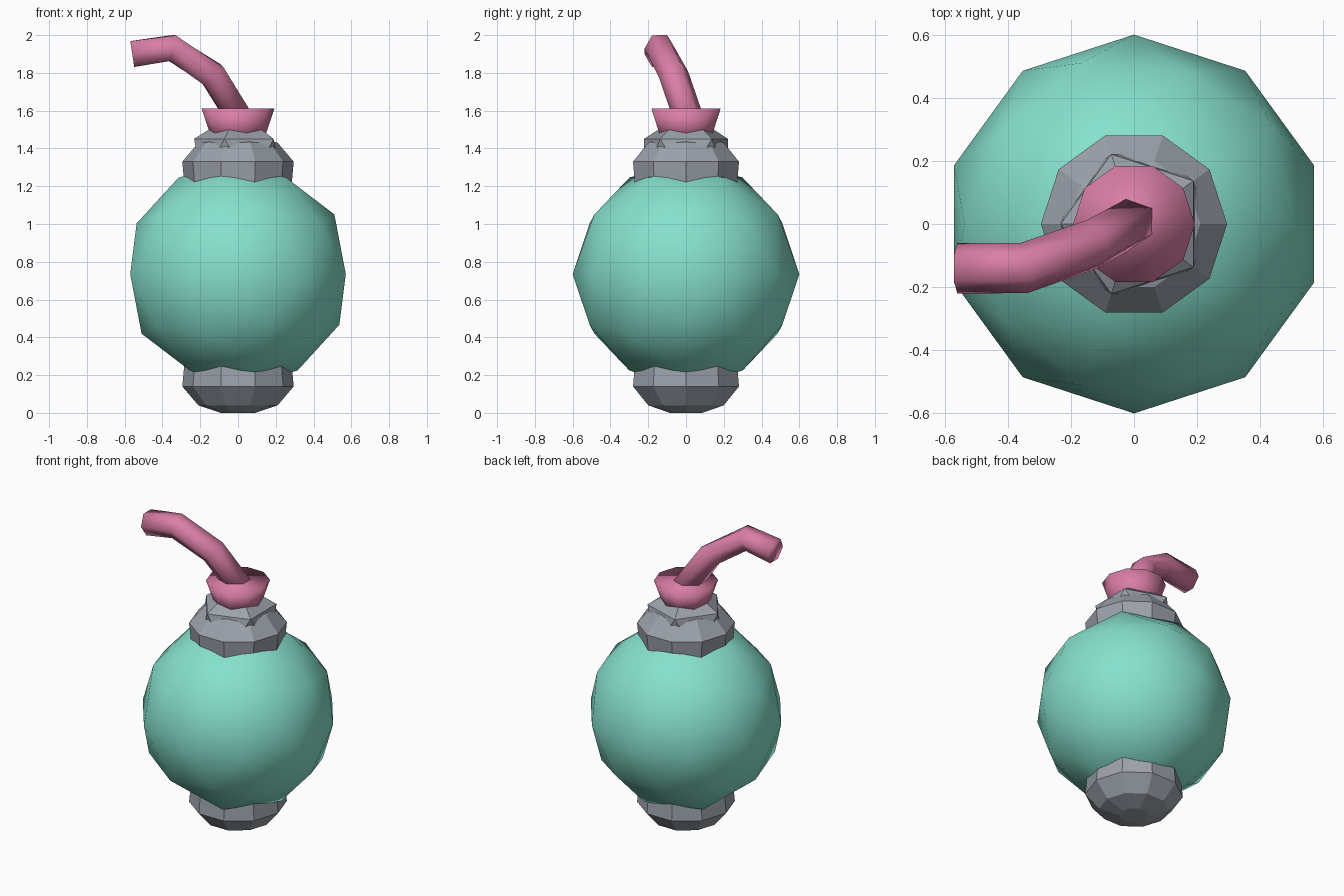
import bpy, bmesh, math
from mathutils import Vector, Matrix

if "Cube" in bpy.data.objects:
    bpy.data.objects.remove(bpy.data.objects["Cube"])


def material(name, rgb):
    m = bpy.data.materials.new(name)
    m.diffuse_color = (*rgb, 1)
    m.use_nodes = True
    m.node_tree.nodes["Principled BSDF"].inputs["Base Color"].default_value = m.diffuse_color
    return m


TEAL = material("teal", (0.24, 0.75, 0.61))
GREY = material("grey", (0.33, 0.36, 0.41))
PINK = material("pink", (0.70, 0.21, 0.38))


def finish(bm, name, mat, smooth):
    bmesh.ops.recalc_face_normals(bm, faces=bm.faces)
    for f in bm.faces:
        f.smooth = smooth
    me = bpy.data.meshes.new(name)
    bm.to_mesh(me)
    bm.free()
    me.materials.append(mat)
    ob = bpy.data.objects.new(name, me)
    bpy.context.collection.objects.link(ob)
    return ob


def ball(name, subdivisions, radius, z, mat, smooth):
    bm = bmesh.new()
    turn = Matrix.Translation((0, 0, z)) @ Matrix.Rotation(math.pi, 4, 'Z')
    bmesh.ops.create_icosphere(bm, subdivisions=subdivisions, radius=radius, matrix=turn)
    return finish(bm, name, mat, smooth)


def skin(name, rings, mat, smooth):
    """Join rings of points into a closed tube."""
    bm = bmesh.new()
    loops = [[bm.verts.new(p) for p in ring] for ring in rings]
    n = len(loops[0])
    for a, b in zip(loops, loops[1:]):
        for i in range(n):
            j = (i + 1) % n
            bm.faces.new((a[i], a[j], b[j], b[i]))
    bm.faces.new(loops[0])
    bm.faces.new(loops[-1])
    return finish(bm, name, mat, smooth)


def lathe(name, profile, mat, smooth, sides=10):
    step = 2 * math.pi / sides
    rings = [[(r * math.cos(i * step), r * math.sin(i * step), z) for i in range(sides)]
             for r, z in profile]
    return skin(name, rings, mat, smooth)


# Round body
MID = 0.735
ball("body", 2, 0.6, MID, TEAL, True)

# Faceted caps, mirrored about the body's middle
cap = [(0.09, 0.0), (0.21, 0.04), (0.295, 0.14), (0.285, 0.25)]
lathe("bottom_cap", cap, GREY, False)
lathe("top_cap", [(r, 2 * MID - z) for r, z in cap], GREY, False)

# Faceted collar poking out of the top cap
ball("collar", 1, 0.26, 1.335, GREY, False)

# Flared fuse holder
lathe("fuse_holder", [(0.135, 1.44), (0.193, 1.612)], PINK, True)

# Bent six-sided fuse
path = [Vector(p) for p in ((0.02, 0.02, 1.54), (-0.135, -0.065, 1.79),
                            (-0.35, -0.14, 1.932), (-0.56, -0.14, 1.9))]
rings = []
for k, p in enumerate(path):
    before = (p - path[k - 1]).normalized() if k > 0 else Vector()
    after = (path[k + 1] - p).normalized() if k < len(path) - 1 else Vector()
    t = (before + after).normalized()
    side = Vector((0, 1, 0))
    side = (side - t * side.dot(t)).normalized()
    up = t.cross(side)
    rings.append([p + 0.08 * (side * math.cos(i * math.pi / 3) + up * math.sin(i * math.pi / 3))
                  for i in range(6)])
skin("fuse", rings, PINK, True)
